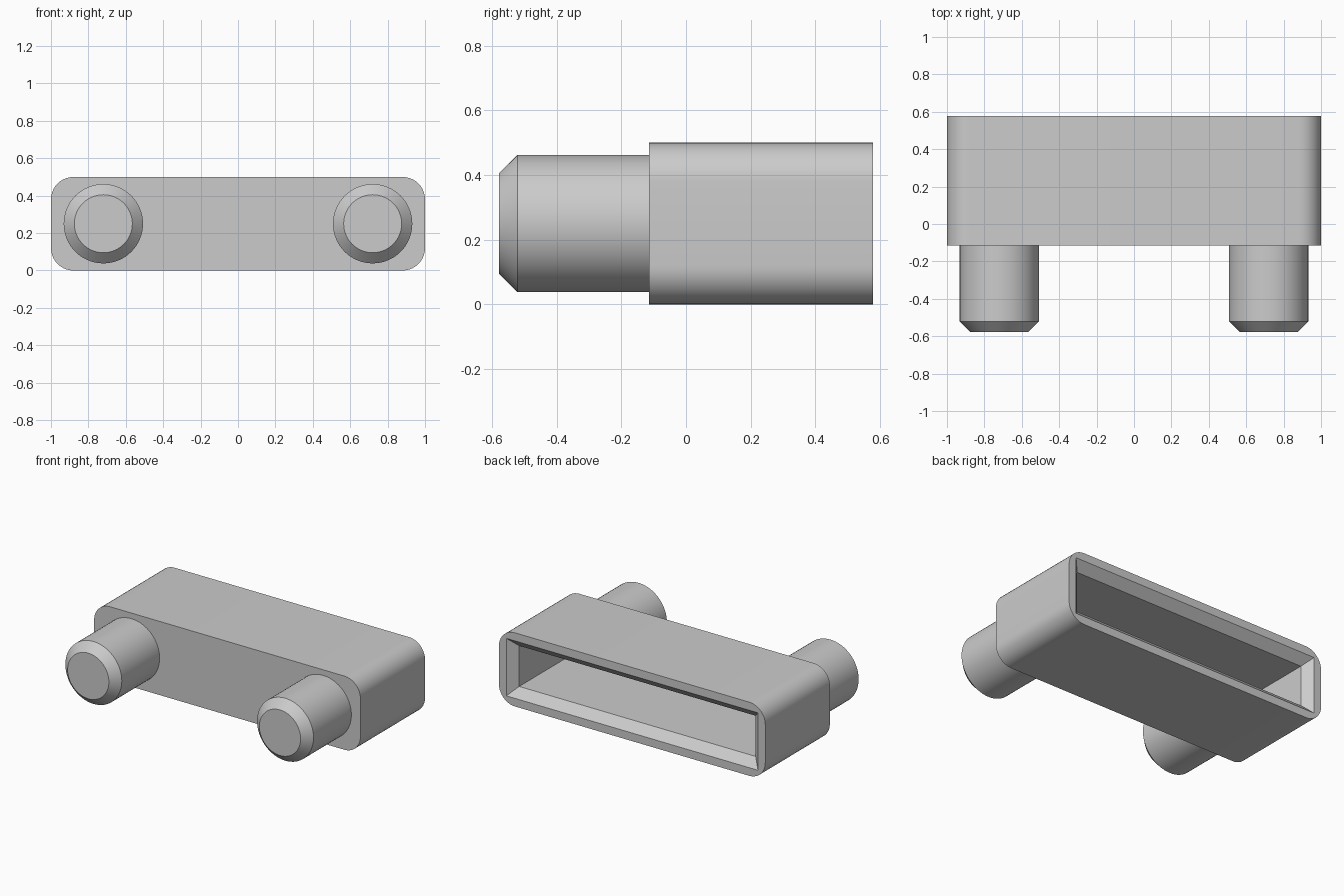
import bpy
import bmesh
from math import cos, sin, pi

cube = bpy.data.objects.get("Cube")
if cube:
    bpy.data.objects.remove(cube, do_unlink=True)

grey = bpy.data.materials.new("light grey plastic")
grey.use_nodes = True
GREY = (0.6, 0.6, 0.6, 1)
grey.diffuse_color = GREY
grey.node_tree.nodes["Principled BSDF"].inputs["Base Color"].default_value = GREY

FRONT, BACK = -0.115, 0.578      # ends of the housing
MID = 0.25                       # height of the centre line
RIM, CHAMFER = 0.055, 0.057
QUADRANTS = ((1, 1), (-1, 1), (-1, -1), (1, -1))


def finish(bm, name):
    """Turn the bmesh into a smooth-shaded object with sharp edges."""
    bmesh.ops.recalc_face_normals(bm, faces=bm.faces)
    mesh = bpy.data.meshes.new(name)
    bm.to_mesh(mesh)
    bm.free()
    mesh.materials.append(grey)
    obj = bpy.data.objects.new(name, mesh)
    bpy.context.collection.objects.link(obj)
    bpy.ops.object.select_all(action="DESELECT")
    obj.select_set(True)
    bpy.context.view_layer.objects.active = obj
    bpy.ops.object.shade_smooth_by_angle(angle=pi / 6)


def bridge(bm, a, b):
    """Skin two equal-length loops; repeated corner verts collapse to triangles."""
    n = len(a)
    for i in range(n):
        j = (i + 1) % n
        bm.faces.new(dict.fromkeys((a[i], a[j], b[j], b[i])))


def rounded_loop(bm, y, radius=0.12, steps=10):
    verts = []
    for q, (sx, sz) in enumerate(QUADRANTS):
        for k in range(steps + 1):
            t = (q + k / steps) * pi / 2
            verts.append(bm.verts.new((sx * (1 - radius) + radius * cos(t), y,
                                       MID + sz * (MID - radius) + radius * sin(t))))
    return verts


def square_loop(bm, y, inset):
    return [bm.verts.new((sx * (1 - inset), y, MID + sz * (MID - inset)))
            for sx, sz in QUADRANTS]


# Housing: rounded shell, flat rim, chamfered mouth and square pocket
bm = bmesh.new()
front = rounded_loop(bm, FRONT)
back = rounded_loop(bm, BACK)
mouth = square_loop(bm, BACK, RIM)
throat = square_loop(bm, BACK - CHAMFER, RIM + CHAMFER)
pocket = square_loop(bm, FRONT + RIM + CHAMFER, RIM + CHAMFER)
bm.faces.new(front)
bridge(bm, front, back)
per_corner = len(back) // 4
bridge(bm, back, [mouth[i // per_corner] for i in range(len(back))])
bridge(bm, mouth, throat)
bridge(bm, throat, pocket)
bm.faces.new(pocket)
finish(bm, "housing")

# Pegs: round pins with chamfered tips, one on each side
PEG_PROFILE = ((FRONT + 0.02, 0.212), (-0.521, 0.212), (-BACK, 0.155))
for side, name in ((1, "left_peg"), (-1, "right_peg")):
    bm = bmesh.new()
    rings = [[bm.verts.new((side * 0.72 + r * cos(2 * pi * k / 64), y,
                            MID + r * sin(2 * pi * k / 64))) for k in range(64)]
             for y, r in PEG_PROFILE]
    for a, b in zip(rings, rings[1:]):
        bridge(bm, a, b)
    bm.faces.new(rings[0])
    bm.faces.new(rings[-1])
    finish(bm, name)
